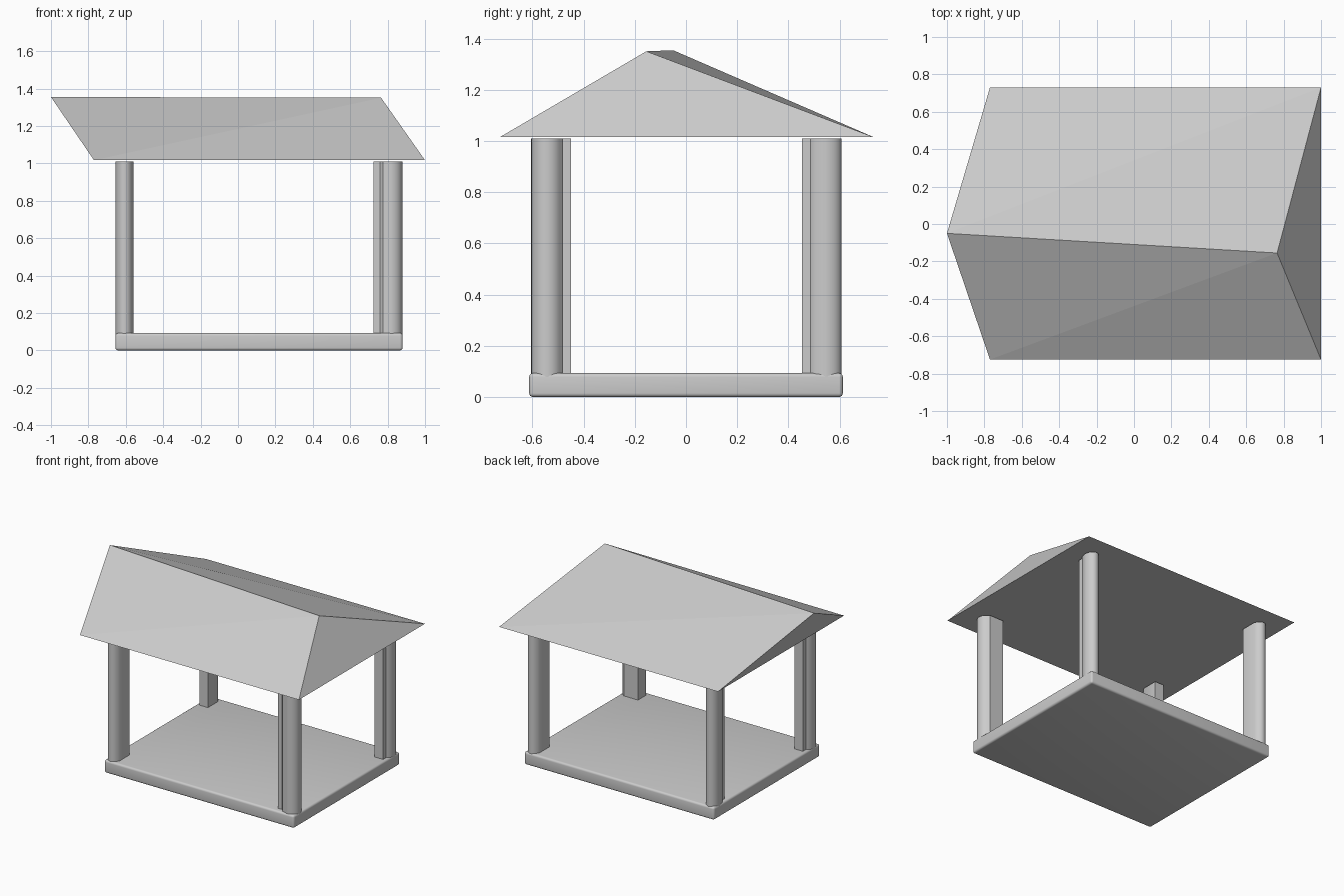
import bpy, bmesh, math

if "Cube" in bpy.data.objects:
    bpy.data.objects.remove(bpy.data.objects["Cube"])

grey = bpy.data.materials.new("light_grey")
grey.diffuse_color = (0.6, 0.6, 0.6, 1)
grey.use_nodes = True
grey.node_tree.nodes["Principled BSDF"].inputs["Base Color"].default_value = grey.diffuse_color


def add_object(name, bm):
    bmesh.ops.recalc_face_normals(bm, faces=bm.faces)
    mesh = bpy.data.meshes.new(name)
    bm.to_mesh(mesh)
    bm.free()
    mesh.materials.append(grey)
    obj = bpy.data.objects.new(name, mesh)
    bpy.context.collection.objects.link(obj)
    return obj


def smooth(obj, angle):
    bpy.ops.object.select_all(action='DESELECT')
    obj.select_set(True)
    bpy.context.view_layer.objects.active = obj
    bpy.ops.object.shade_smooth_by_angle(angle=math.radians(angle))


# Floor slab with softly rounded edges
X0, X1, Y0, Y1 = -0.655, 0.88, -0.613, 0.613
bm = bmesh.new()
bmesh.ops.create_cube(bm, size=1)
for v in bm.verts:
    v.co = (X1 if v.co.x > 0 else X0, Y1 if v.co.y > 0 else Y0, 0.093 if v.co.z > 0 else 0)
bmesh.ops.bevel(bm, geom=bm.edges[:], offset=0.015, segments=4, profile=0.5, affect='EDGES')
smooth(add_object("floor_slab", bm), 40)


# Posts: rounded outside, flat inside, with a stepped lip along one edge
def post_profile():
    arc = [(0.0475 - 0.0475 * math.cos(t), 0.0625 - 0.0625 * math.sin(t))
           for t in (i * math.pi / 24 for i in range(20))]
    return [(0.095, 0.155), (0.025, 0.155), (0.025, 0.122), (0.008, 0.105)] + arc + [(0.095, 0.04)]


def post(name, right, back, swap=False):
    bm = bmesh.new()
    ring = []
    for u, v in post_profile():
        if swap:
            u, v = v, u * 1.3
        x = X1 - u if right else X0 + u
        y = Y1 - 0.005 - v if back else Y0 + 0.008 + v
        ring.append(bm.verts.new((x, y, 0.05)))
    face = bm.faces.new(ring)
    top = bmesh.ops.extrude_face_region(bm, geom=[face])["geom"]
    bmesh.ops.translate(bm, vec=(0, 0, 0.96), verts=[g for g in top if isinstance(g, bmesh.types.BMVert)])
    smooth(add_object(name, bm), 35)


post("front_left_post", False, False)
post("back_left_post", False, True)
post("back_right_post", True, True)
post("front_right_post", True, False, swap=True)

# Skewed gable roof: flat underside, slanted ridge, leaning ends
bm = bmesh.new()
a, b, c, d, e, f = [bm.verts.new(p) for p in (
    (-0.77, -0.725, 1.017), (1, -0.725, 1.017), (1, 0.73, 1.017), (-0.77, 0.73, 1.017),
    (-1, -0.05, 1.355), (0.765, -0.155, 1.351))]
for corners in ((a, b, c, d), (a, b, f), (a, f, e), (c, d, e), (c, e, f), (b, c, f), (d, a, e)):
    bm.faces.new(corners)
add_object("roof", bm)
